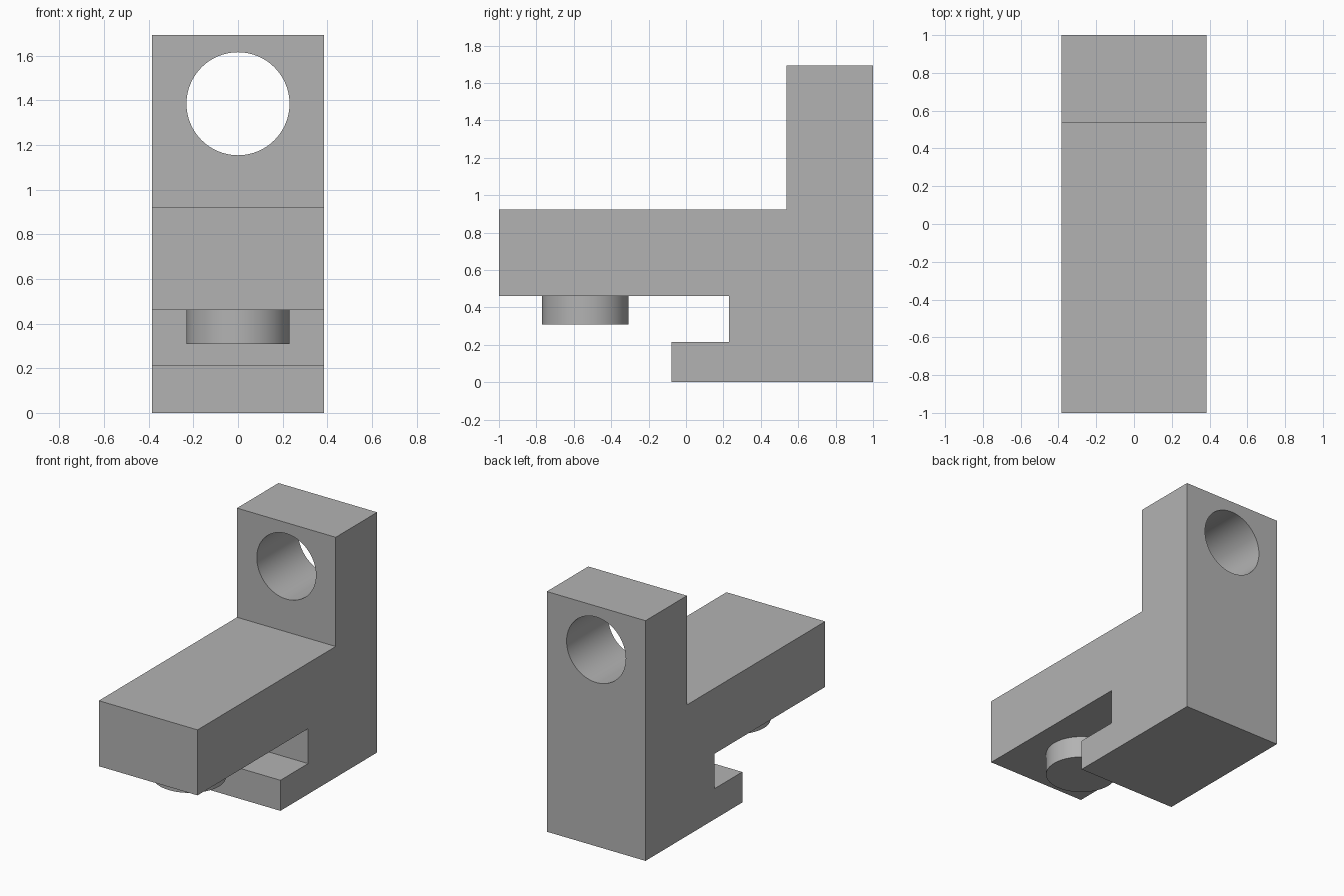
import bpy, bmesh, math

if "Cube" in bpy.data.objects:
    bpy.data.objects.remove(bpy.data.objects["Cube"])

U = 1 / 13          # design unit
HALF_W = 5 * U      # half the width of the bracket
RADIUS = 3 * U      # shared by the hole and the peg

grey = bpy.data.materials.new("plain grey")
grey.diffuse_color = (0.45, 0.45, 0.45, 1)
grey.use_nodes = True
grey.node_tree.nodes["Principled BSDF"].inputs["Base Color"].default_value = grey.diffuse_color


def extrude_profile(name, profile):
    """Extrude a (y, z) outline across the full width."""
    bm = bmesh.new()
    face = bm.faces.new([bm.verts.new((-HALF_W, y * U, z * U)) for y, z in profile])
    out = bmesh.ops.extrude_face_region(bm, geom=[face])
    verts = [g for g in out["geom"] if isinstance(g, bmesh.types.BMVert)]
    bmesh.ops.translate(bm, verts=verts, vec=(2 * HALF_W, 0, 0))
    bmesh.ops.recalc_face_normals(bm, faces=bm.faces)
    mesh = bpy.data.meshes.new(name)
    bm.to_mesh(mesh)
    bm.free()
    obj = bpy.data.objects.new(name, mesh)
    bpy.context.collection.objects.link(obj)
    return obj


def cylinder(name, depth, location, rotation=(0, 0, 0)):
    bpy.ops.mesh.primitive_cylinder_add(vertices=64, radius=RADIUS, depth=depth,
                                        location=location, rotation=rotation)
    obj = bpy.context.object
    obj.name = name
    return obj


def finish(obj):
    bpy.ops.object.select_all(action='DESELECT')
    obj.select_set(True)
    bpy.context.view_layer.objects.active = obj
    for mod in list(obj.modifiers):
        bpy.ops.object.modifier_apply(modifier=mod.name)
    bpy.ops.object.shade_smooth_by_angle(angle=math.radians(30))
    obj.data.materials.clear()
    obj.data.materials.append(grey)


# Bracket body: foot, clamp slot, arm and upright in one outline
body = extrude_profile("bracket_body", [
    (-1, 0), (13, 0), (13, 22), (7, 22), (7, 12), (-13, 12),
    (-13, 6), (3, 6), (3, 2.8), (-1, 2.8)])

# Round hole through the upright
cutter = cylinder("hole_cutter", 10 * U, (0, 10 * U, 18 * U), (math.pi / 2, 0, 0))
cutter.hide_render = True
cut = body.modifiers.new("hole", 'BOOLEAN')
cut.operation = 'DIFFERENCE'
cut.solver = 'EXACT'
cut.object = cutter
finish(body)
bpy.data.objects.remove(cutter)

# Round peg under the arm
peg = cylinder("arm_peg", 2 * U, (0, -7 * U, 5 * U))
finish(peg)
